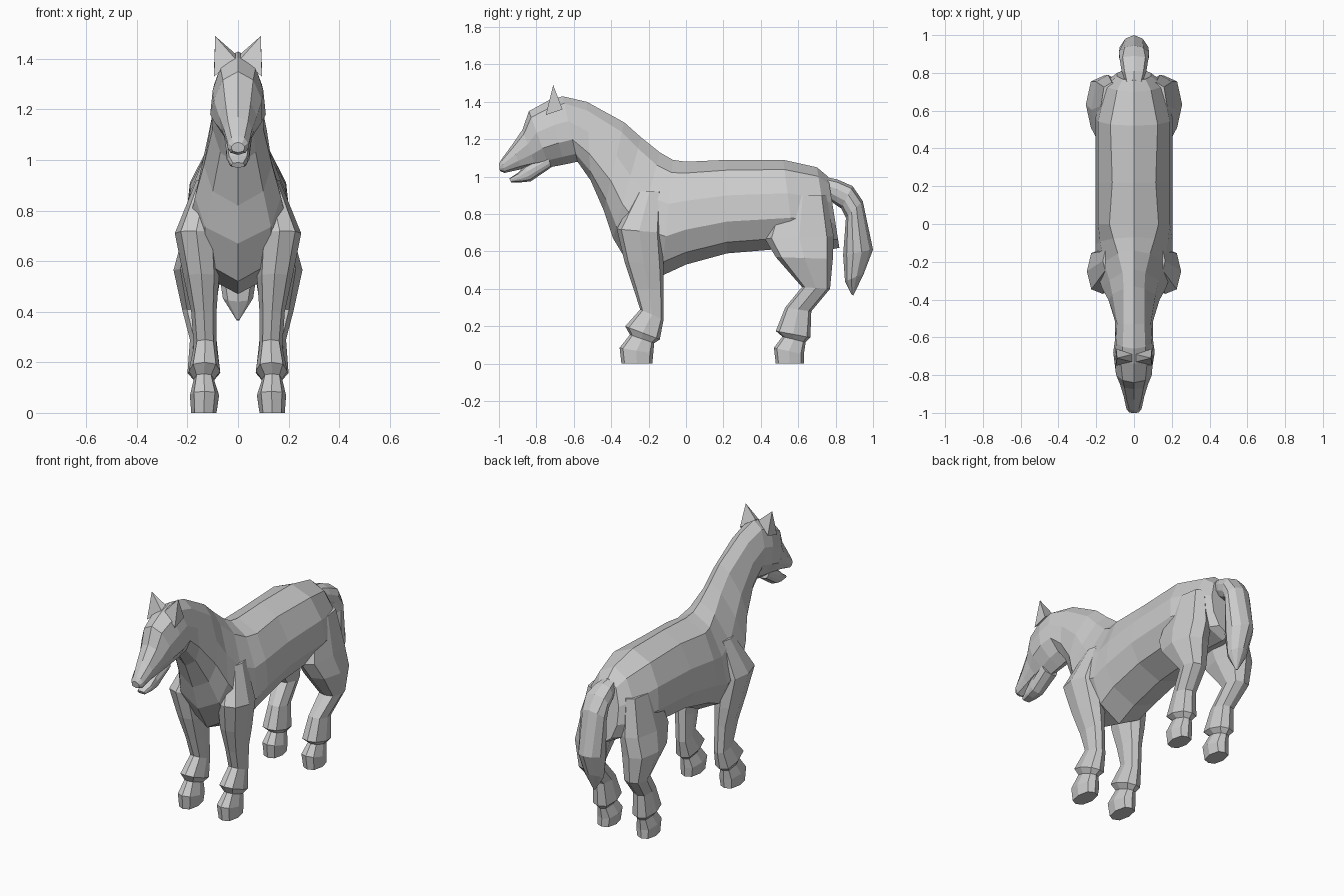
import bpy, bmesh


def make_object(name, bm, mirror=False):
    bmesh.ops.recalc_face_normals(bm, faces=bm.faces)
    mesh = bpy.data.meshes.new(name)
    bm.to_mesh(mesh)
    bm.free()
    obj = bpy.data.objects.new(name, mesh)
    bpy.context.collection.objects.link(obj)
    if mirror:
        obj.modifiers.new("Mirror", "MIRROR").use_mirror_merge = False
    return obj


def loft(name, rings, mirror=False):
    """Skin closed rings of equal length and cap both ends."""
    bm = bmesh.new()
    rows = [[bm.verts.new(p) for p in ring] for ring in rings]
    for a, b in zip(rows, rows[1:]):
        n = len(a)
        for i in range(n):
            j = (i + 1) % n
            bm.faces.new((a[i], a[j], b[j], b[i]))
    bm.faces.new(rows[0])
    bm.faces.new(rows[-1])
    return make_object(name, bm, mirror)


def spine_ring(row, steps=(0.11, 0.38, 0.66, 0.88)):
    """Symmetric ring: top y,z, bottom y,z, then half widths going down."""
    y0, z0, y1, z1, *widths = row
    at = lambda x, t: (x, y0 + (y1 - y0) * t, z0 + (z1 - z0) * t)
    side = [(w, t) for w, t in zip(widths, steps)]
    return ([at(0, 0)] + [at(w, t) for w, t in side] + [at(0, 1)]
            + [at(-w, t) for w, t in reversed(side)])


def leg_ring(row):
    """Eight-sided ring: front y,z, back y,z, inner x, outer x."""
    yf, zf, yb, zb, xi, xo = row
    square = [(0, -1), (.72, -.8), (1, 0), (.72, .8),
              (0, 1), (-.72, .8), (-1, 0), (-.72, -.8)]
    return [((xi + xo) / 2 + u * (xo - xi) / 2,
             (yf + yb) / 2 + v * (yb - yf) / 2,
             (zf + zb) / 2 + v * (zb - zf) / 2) for u, v in square]


# Torso, neck and head as one continuous skin
torso = [
    (.76, 1.00, .82, .62, .06, .09, .09, .06),
    (.70, 1.05, .77, .61, .09, .15, .16, .10),
    (.52, 1.09, .58, .62, .125, .19, .205, .15),
    (.22, 1.09, .22, .59, .115, .19, .205, .15),
    (.00, 1.08, .00, .53, .13, .19, .205, .15),
    (-.07, 1.09, -.13, .47, .11, .18, .205, .14),
    (-.14, 1.13, -.30, .52, .085, .16, .20, .13),
]
neck = [
    (-.24, 1.21, -.39, .67, .06, .13, .17, .13),
    (-.33, 1.29, -.44, .82, .055, .115, .135, .10),
    (-.53, 1.40, -.51, .98, .055, .09, .10, .07),
    (-.66, 1.43, -.58, 1.08, .06, .095, .10, .06),
]
head = [
    (-.74, 1.405, -.65, 1.065, .07, .10, .11, .06),
    (-.84, 1.35, -.73, 1.05, .06, .095, .095, .05),
    (-.875, 1.25, -.80, 1.05, .05, .075, .065, .045),
    (-.93, 1.17, -.88, 1.04, .04, .055, .05, .035),
    (-.985, 1.095, -.97, 1.02, .025, .04, .04, .03),
    (-1.0, 1.07, -.995, 1.03, .015, .025, .025, .02),
]
loft("body", [spine_ring(r) for r in torso + neck + head])

# Lower jaw
jaw = [
    (-.74, 1.12, -.72, 1.05, .04, .055, .05, .04),
    (-.86, 1.06, -.83, .975, .04, .045, .045, .035),
    (-.90, 1.02, -.88, .97, .035, .038, .036, .03),
    (-.945, .99, -.935, .97, .02, .025, .025, .02),
]
loft("lower_jaw", [spine_ring(r) for r in jaw])

# Tail
tail = [
    (.74, 1.00, .76, .88, .035, .045, .045, .03),
    (.81, .985, .80, .85, .05, .065, .06, .04),
    (.89, .95, .83, .83, .06, .075, .07, .05),
    (.945, .87, .855, .78, .05, .08, .08, .06),
    (1.0, .61, .84, .58, .045, .075, .08, .06),
    (.95, .48, .85, .44, .03, .055, .06, .04),
    (.895, .365, .885, .37, .004, .006, .006, .004),
]
loft("tail", [spine_ring(r) for r in tail])

# Front legs, from shoulder to hoof
front_leg = [
    (-.26, .92, -.13, .92, .08, .165),
    (-.37, .72, -.13, .70, .08, .25),
    (-.33, .55, -.12, .52, .075, .215),
    (-.28, .40, -.12, .40, .085, .185),
    (-.245, .29, -.12, .235, .085, .175),
    (-.325, .20, -.14, .13, .07, .195),
    (-.30, .155, -.17, .11, .095, .175),
    (-.355, .085, -.175, .055, .075, .19),
    (-.345, 0, -.18, 0, .085, .185),
]
loft("front_legs", [leg_ring(r) for r in front_leg], mirror=True)

# Hind legs, from hip to hoof
hind_leg = [
    (.50, .90, .75, .90, .06, .175),
    (.42, .67, .79, .68, .05, .225),
    (.48, .57, .785, .56, .065, .255),
    (.62, .41, .77, .40, .09, .22),
    (.53, .30, .67, .28, .085, .19),
    (.48, .175, .665, .14, .07, .20),
    (.515, .145, .64, .115, .095, .175),
    (.47, .085, .63, .05, .075, .19),
    (.48, 0, .63, 0, .085, .185),
]
loft("hind_legs", [leg_ring(r) for r in hind_leg], mirror=True)

# Ears
bm = bmesh.new()
for p in [(.09, -.71, 1.49), (.01, -.73, 1.40), (.01, -.69, 1.42),
          (.095, -.75, 1.33), (.095, -.66, 1.36)]:
    bm.verts.new(p)
bmesh.ops.convex_hull(bm, input=bm.verts)
make_object("ears", bm, mirror=True)
